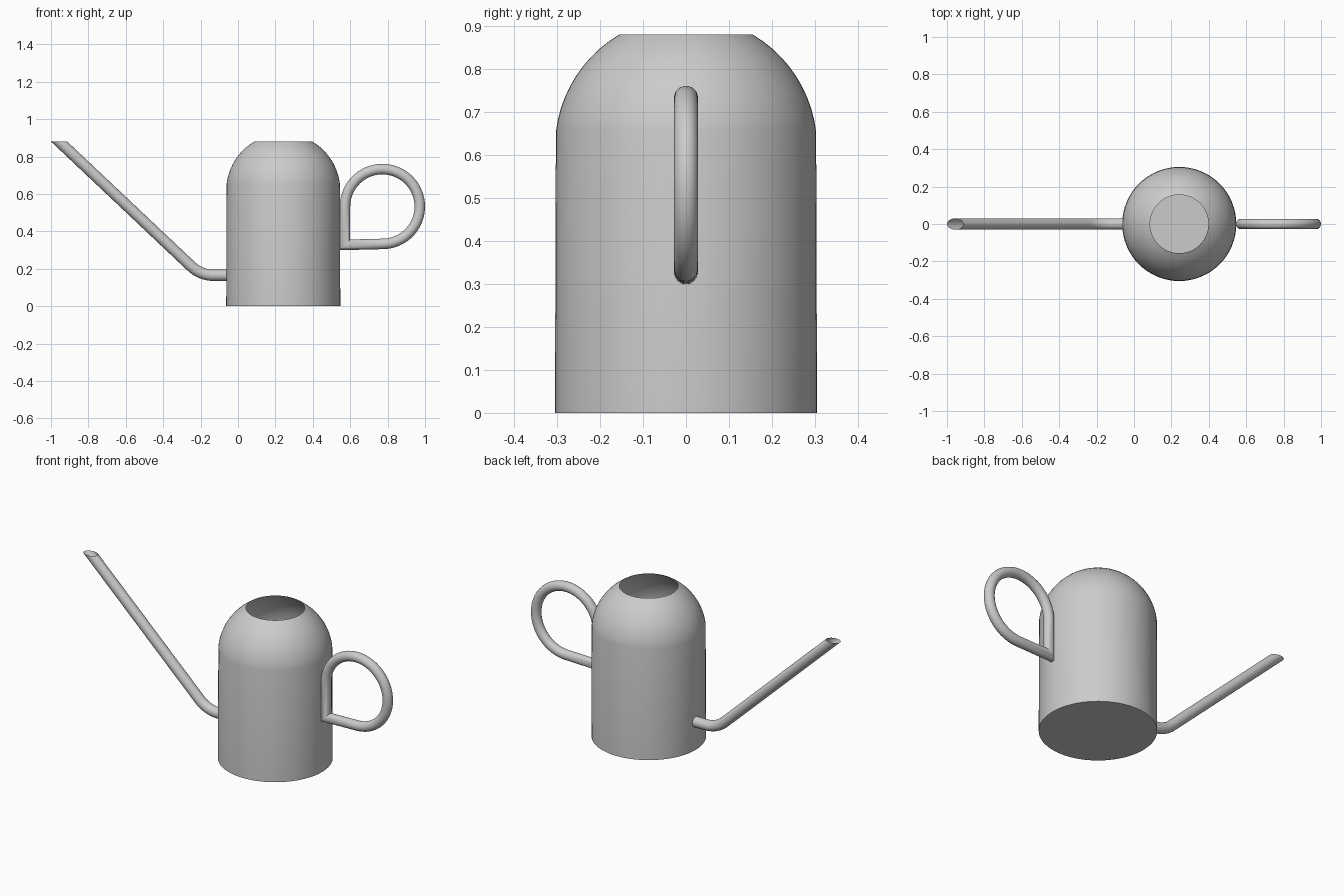
import bpy, bmesh
from math import sin, cos, tan, pi, radians, atan2, asin
from mathutils import Vector

if "Cube" in bpy.data.objects:
    bpy.data.objects.remove(bpy.data.objects["Cube"])

GREY = (0.6, 0.6, 0.6, 1)
metal = bpy.data.materials.new("grey metal")
metal.use_nodes = True
metal.diffuse_color = GREY
metal.node_tree.nodes["Principled BSDF"].inputs["Base Color"].default_value = GREY


def finish(name, bm):
    """Turn a bmesh into a smooth shaded object."""
    mesh = bpy.data.meshes.new(name)
    bm.to_mesh(mesh)
    bm.free()
    mesh.materials.append(metal)
    obj = bpy.data.objects.new(name, mesh)
    bpy.context.collection.objects.link(obj)
    bpy.ops.object.select_all(action="DESELECT")
    obj.select_set(True)
    bpy.context.view_layer.objects.active = obj
    bpy.ops.object.shade_smooth_by_angle(angle=radians(35))
    return obj


def bridge(bm, a, b):
    n = len(a)
    for i in range(n):
        j = (i + 1) % n
        bm.faces.new((a[i], a[j], b[j], b[i]))


def arc(cx, cz, r, start, end, steps):
    """Points on an arc in the xz plane, angles in radians."""
    angles = [start + (end - start) * i / steps for i in range(steps + 1)]
    return [Vector((cx + r * cos(a), 0, cz + r * sin(a))) for a in angles]


def tube(name, path, r, cyclic=False, level_end=False, sides=24):
    """Sweep a circle along a path in the xz plane, with mitred corners."""
    bm = bmesh.new()
    rings = []
    n = len(path)
    for i, p in enumerate(path):
        into = p - path[i - 1] if i or cyclic else path[1] - p
        out = path[(i + 1) % n] - p if i < n - 1 or cyclic else into
        into, out = into.normalized(), out.normalized()
        along = (into + out).normalized()
        side = Vector((along.z, 0, -along.x)) * (r / along.dot(into))
        if level_end and i == n - 1:
            side = Vector((r / abs(along.z), 0, 0))
        rings.append([bm.verts.new(p + side * cos(2 * pi * k / sides)
                                   + Vector((0, r * sin(2 * pi * k / sides), 0)))
                      for k in range(sides)])
    for a, b in zip(rings, rings[1:]):
        bridge(bm, a, b)
    if cyclic:
        bridge(bm, rings[-1], rings[0])
    bmesh.ops.recalc_face_normals(bm, faces=bm.faces)
    return finish(name, bm)


# Body: straight wall and a round shoulder, open at the top
BODY_X, BODY_R, TOP, MOUTH_R, SIDES = 0.242, 0.305, 0.88, 0.156, 64
dome_z = TOP - (BODY_R ** 2 - MOUTH_R ** 2) ** 0.5
profile = [Vector((BODY_R, 0, 0))]
profile += arc(0, dome_z, BODY_R, 0.12, asin((TOP - dome_z) / BODY_R), 10)
bm = bmesh.new()
rings = [[bm.verts.new((BODY_X + p.x * cos(2 * pi * k / SIDES),
                        p.x * sin(2 * pi * k / SIDES), p.z)) for k in range(SIDES)]
         for p in profile]
for a, b in zip(rings, rings[1:]):
    bridge(bm, a, b)
bm.faces.new(rings[0][::-1])
finish("body", bm)

# Spout: short level start, smooth bend, long slope cut level at the tip
TUBE_R = 0.03
start, corner, tip = Vector((-0.062, 0, 0.165)), Vector((-0.199, 0, 0.165)), Vector((-0.956, 0, TOP))
slope = atan2(tip.z - corner.z, corner.x - tip.x)
reach = 0.07
bend_r = reach / tan(slope / 2)
bend = arc(corner.x + reach, corner.z + bend_r, bend_r, -pi / 2, -pi / 2 - slope, 10)
tube("spout", [start] + bend + [tip], TUBE_R, level_end=True)

# Handle: closed loop with a sharp lower corner by the body
loop = arc(0.772, 0.533, 0.2, pi, -pi / 2 + 0.03, 40)
tube("handle", [Vector((0.572, 0, 0.328))] + loop, 0.028, cyclic=True)
